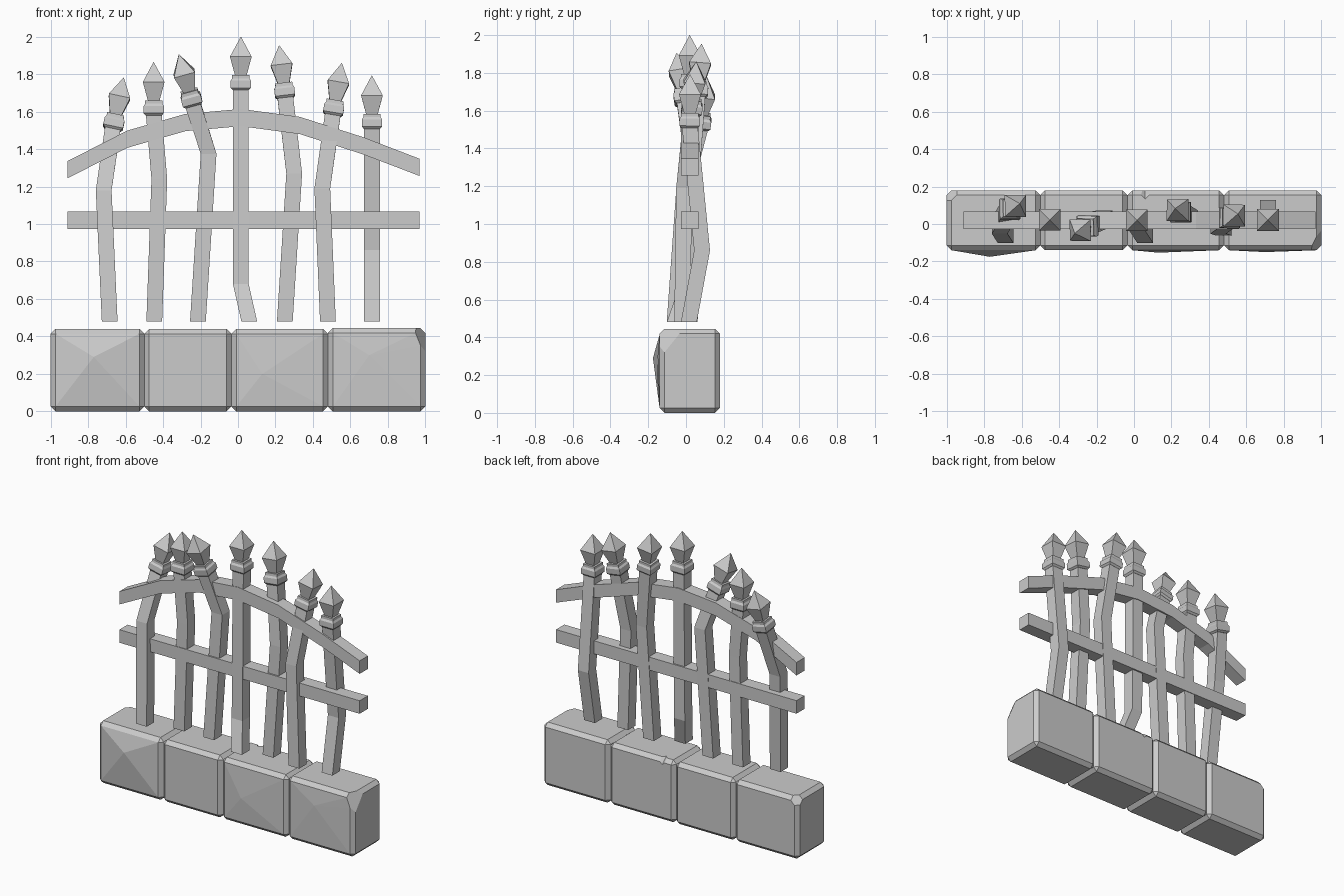
import bpy, bmesh
from mathutils import Vector, Matrix

cube = bpy.data.objects.get("Cube")
if cube:
    bpy.data.objects.remove(cube, do_unlink=True)

grey = bpy.data.materials.new("stone_grey")
grey.use_nodes = True
grey.diffuse_color = (0.6, 0.6, 0.6, 1)
grey.node_tree.nodes["Principled BSDF"].inputs["Base Color"].default_value = (0.6, 0.6, 0.6, 1)

SIGNS = [(-1, -1), (1, -1), (1, 1), (-1, 1)]
UP = Vector((0, 0, 1))


def finish(bm, name):
    bmesh.ops.recalc_face_normals(bm, faces=bm.faces)
    mesh = bpy.data.meshes.new(name)
    bm.to_mesh(mesh)
    bm.free()
    mesh.materials.append(grey)
    obj = bpy.data.objects.new(name, mesh)
    bpy.context.collection.objects.link(obj)
    return obj


def loft(bm, rings):
    """Skin a list of four-point rings and close both ends."""
    loops = [[bm.verts.new(p) for p in ring] for ring in rings]
    for a, b in zip(loops, loops[1:]):
        for i in range(4):
            j = (i + 1) % 4
            bm.faces.new((a[i], a[j], b[j], b[i]))
    bm.faces.new(loops[0][::-1])
    bm.faces.new(loops[-1])


def square(centre, half, axis=UP):
    turn = UP.rotation_difference(axis)
    return [Vector(centre) + turn @ Vector((sx * half, sy * half, 0)) for sx, sy in SIGNS]


# Stone plinth: chamfered blocks, some with a bulging front face
def block(name, x0, x1, top=0.44, bulge=None, corner=None):
    bm = bmesh.new()
    size = Matrix.Diagonal((x1 - x0, 0.32, top, 1))
    bmesh.ops.create_cube(bm, size=1, matrix=Matrix.Translation(((x0 + x1) / 2, 0.02, top / 2)) @ size)
    bmesh.ops.bevel(bm, geom=bm.edges[:], offset=0.026, segments=1, affect='EDGES')
    if corner:
        # knock off one worn corner
        point, normal = corner
        cut = bmesh.ops.bisect_plane(bm, geom=bm.verts[:] + bm.edges[:] + bm.faces[:],
                                     plane_co=point, plane_no=normal, clear_outer=True)
        edges = [e for e in cut["geom_cut"] if isinstance(e, bmesh.types.BMEdge)]
        bmesh.ops.contextual_create(bm, geom=edges)
    if bulge:
        bm.normal_update()
        front = min(bm.faces, key=lambda f: f.normal.y * f.calc_area())
        poked = bmesh.ops.poke(bm, faces=[front])
        poked["verts"][0].co = bulge
    return finish(bm, name)


block("plinth_block_1", -1, -0.5, bulge=(-0.77, -0.175, 0.29),
      corner=((-0.97, 0.15, 0.42), (-1, 1, 1)))
block("plinth_block_2", -0.5, -0.035)
chipped = block("plinth_block_3", -0.035, 0.48, bulge=(0.13, -0.153, 0.2))
block("plinth_block_4", 0.48, 1, top=0.445, bulge=(0.7, -0.15, 0.3),
      corner=((0.975, -0.1, 0.4), (1, -0.5, 0.4)))

# Small chip in the rear top edge of the third block
bm = bmesh.new()
bmesh.ops.create_cone(bm, cap_ends=True, segments=4, radius1=0.0, radius2=0.11, depth=0.1,
                      matrix=Matrix.Translation((0.06, 0.2, 0.43)))
cutter = finish(bm, "chip_cutter")
cutter.hide_render = True
cutter.hide_set(True)
chip = chipped.modifiers.new("chip", 'BOOLEAN')
chip.operation = 'DIFFERENCE'
chip.object = cutter


# Rails: straight lower one and arched upper one
def rail(name, points):
    bm = bmesh.new()
    h = 0.046
    loft(bm, [[(x, 0.02 + sy * h, z + sz * h) for sy, sz in SIGNS] for x, z in points])
    finish(bm, name)


rail("lower_rail", [(-0.91, 1.02), (0.97, 1.02)])
rail("arched_rail", [(-0.91, 1.29), (-0.59, 1.453), (-0.28, 1.542), (0.015, 1.568),
                     (0.33, 1.526), (0.67, 1.417), (0.97, 1.302)])

# Bent pickets: foot, kink, neck and spike tip
COLLAR = [(0, 0.043), (0.012, 0.054), (0.05, 0.054), (0.062, 0.046), (0.08, 0.046)]
SPIKE = [(0.078, 0.031), (0.178, 0.058), (0.286, 0.0005)]


def picket(name, foot, kink, neck, tip):
    foot, kink, neck, tip = map(Vector, (foot, kink, neck, tip))
    axis = (tip - neck).normalized()
    bm = bmesh.new()
    loft(bm, [square(foot, 0.042), square(kink, 0.042), square(neck + axis * 0.01, 0.042, axis)])
    for profile in (COLLAR, SPIKE):
        loft(bm, [square(neck + axis * t, half, axis) for t, half in profile])
    bmesh.ops.remove_doubles(bm, verts=bm.verts, dist=0.002)
    finish(bm, name)


picket("picket_1", (-0.685, -0.06, 0.48), (-0.717, -0.01, 1.18), (-0.67, 0.075, 1.505), (-0.61, 0.11, 1.785))
picket("picket_2", (-0.447, 0.02, 0.48), (-0.42, 0.02, 1.24), (-0.45, 0.022, 1.58), (-0.45, 0.022, 1.87))
picket("picket_3", (-0.214, 0.02, 0.48), (-0.157, 0.03, 1.375), (-0.24, -0.005, 1.635), (-0.315, -0.05, 1.905))
picket("picket_4", (0.06, -0.06, 0.48), (0.015, 0.01, 0.68), (0.015, 0.02, 1.715), (0.015, 0.02, 2.0))
picket("picket_5", (0.25, 0.02, 0.48), (0.3, 0.03, 1.27), (0.253, 0.06, 1.672), (0.22, 0.083, 1.955))
picket("picket_6", (0.48, -0.02, 0.48), (0.45, -0.01, 1.19), (0.505, 0.03, 1.58), (0.555, 0.055, 1.865))
picket("picket_7", (0.715, 0.015, 0.48), (0.715, 0.085, 0.86), (0.715, 0.02, 1.508), (0.715, 0.022, 1.795))
